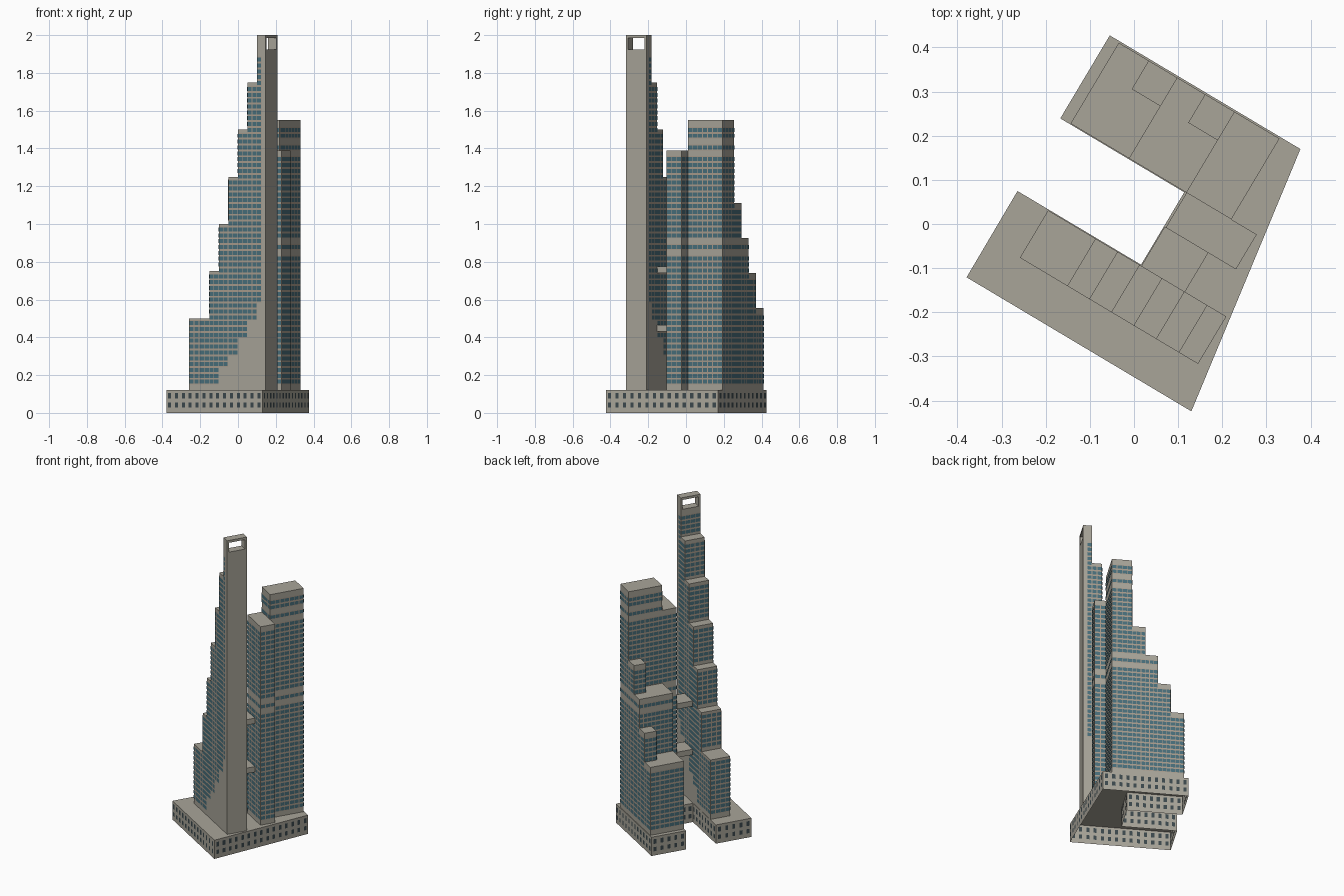
import bpy, bmesh, math

if "Cube" in bpy.data.objects:
    bpy.data.objects.remove(bpy.data.objects["Cube"])

TURN = math.radians(-30.8)      # whole site is turned on plan
FLOOR, BASE, POD = 0.031, 0.15, 0.12


def material(name, rgb):
    m = bpy.data.materials.new(name)
    lin = [c / 12.92 if c < 0.04 else ((c + 0.055) / 1.055) ** 2.4 for c in rgb]
    m.diffuse_color = (*lin, 1)
    m.use_nodes = True
    m.node_tree.nodes["Principled BSDF"].inputs["Base Color"].default_value = m.diffuse_color
    return m


CONCRETE = material("concrete", (0.66, 0.645, 0.60))
SLAB = material("floor_slab", (0.66, 0.61, 0.55))
GLASS = material("teal_glass", (0.28, 0.43, 0.48))
DARK = material("dark_glass", (0.23, 0.28, 0.30))


def finish(bm, name, mats):
    me = bpy.data.meshes.new(name)
    bm.to_mesh(me)
    bm.free()
    for m in mats:
        me.materials.append(m)
    ob = bpy.data.objects.new(name, me)
    ob.rotation_euler.z = TURN
    bpy.context.collection.objects.link(ob)
    return ob


def box(name, p0, p1, q0, q1, z0, z1):
    bm = bmesh.new()
    bmesh.ops.create_cube(bm, size=1)
    for v in bm.verts:
        v.co.x = p1 if v.co.x > 0 else p0
        v.co.y = q1 if v.co.y > 0 else q0
        v.co.z = z1 if v.co.z > 0 else z0
    return finish(bm, name, [CONCRETE])


def plate(bm, a, b, s0, s1, z0, z1, off, mat):
    """Upright quad on the wall a-b between distances s0 and s1; outside is on the right."""
    L = math.dist(a, b)
    d = ((b[0] - a[0]) / L, (b[1] - a[1]) / L)
    n = (d[1] * off, -d[0] * off)
    pts = [(s0, z0), (s1, z0), (s1, z1), (s0, z1)]
    if off < 0:
        pts.reverse()
    f = bm.faces.new([bm.verts.new((a[0] + d[0] * s + n[0], a[1] + d[1] * s + n[1], z))
                      for s, z in pts])
    f.material_index = mat


def facade(bm, a, b, z0, z1, skip=()):
    """Rows of windows on the building floor grid, with a slab strip behind every row."""
    L = math.dist(a, b)
    n = max(1, round(L / 0.029))
    w = L / n
    for k in range(60):
        zb = BASE + k * FLOOR
        if zb < z0 - 0.006 or zb + FLOOR > z1 - 0.008 or k in skip:
            continue
        plate(bm, a, b, 0.001, L - 0.001, zb, zb + FLOOR, 0.001, 0)
        for i in range(n):
            plate(bm, a, b, (i + 0.07) * w, (i + 0.93) * w,
                  zb + 0.15 * FLOOR, zb + 0.83 * FLOOR, 0.0025, 1)


# Podium: U-shaped plan, open underneath
plan = [(-.266, .339), (-.266, .12), (.061, .12), (.061, -.071),
        (-.265, -.071), (-.264, -.298), (.329, -.298), (.237, .339)]
bm = bmesh.new()
low = [bm.verts.new((p, q, 0)) for p, q in plan]
top = [bm.verts.new((p, q, POD)) for p, q in plan]
bm.faces.new(top)
for i in range(len(plan)):
    j = (i + 1) % len(plan)
    bm.faces.new((low[i], low[j], top[j], top[i]))
finish(bm, "podium", [CONCRETE])

# Podium windows: two rows on every wall, seen from both sides
bm = bmesh.new()
for i, a in enumerate(plan):
    b = plan[(i + 1) % len(plan)]
    L = math.dist(a, b)
    n = round(L / 0.042)
    for c in range(n):
        mid = (c + 0.5) * L / n
        for z0, z1 in ((0.028, 0.055), (0.075, 0.105)):
            for off in (0.002, -0.002):
                plate(bm, a, b, mid - 0.009, mid + 0.009, z0, z1, off, 0)
finish(bm, "podium_windows", [DARK])

# Stepped tower: each block rises a quarter unit above the last
Q0, Q1 = -0.198, -0.073
edges = [-.183, -.058, 0, .058, .117, .176, .236, .287]
sills = [.15, .15, .24, .305, .395, .485, .575]
bm = bmesh.new()
for i in range(7):
    p0, p1 = edges[i], edges[i + 1]
    z1 = 0.5 + 0.25 * i
    last = i == 6
    box(f"stepped_block_{i + 1}", p0, p1, Q0, Q1, POD, 1.925 if last else z1)
    zt = 1.9 if last else z1
    pe = p0 + 0.028 if last else p1
    facade(bm, (p0, Q0), (pe, Q0), sills[i], zt)
    facade(bm, (pe, Q1), (p0, Q1), sills[i], zt)
    facade(bm, (p0, Q1), (p0, Q0), BASE if i == 0 else z1 - 0.25, zt)
finish(bm, "stepped_tower_windows", [SLAB, GLASS])

# Crown frame with an opening on top of the tallest block
box("crown_post_front", edges[6], edges[7], Q0, Q0 + 0.011, 1.925, 2)
box("crown_post_back", edges[6], edges[7], Q1 - 0.011, Q1, 1.925, 2)
box("crown_beam", edges[6], edges[7], Q0 + 0.011, Q1 - 0.011, 1.985, 2)

# Link bridges between the two towers
for i, z in enumerate((0.43, 0.74)):
    box(f"link_bridge_{i + 1}", .063, .178, Q1, .03, z, z + 0.035)

# Broad tower: blocks as p0, p1, q0, q1, height
N0, N1 = 0.122, 0.335
blocks = {
    "main_block": (.065, .184, N0, N1, 1.55),
    "front_block": (.066, .251, .03, N0, 1.39),
    "middle_block": (-.086, .065, N0, N1, .925),
    "middle_turret": (-.012, .065, .26, N1, 1.11),
    "end_block": (-.24, -.086, N0, N1, .555),
    "end_turret": (-.161, -.086, .26, N1, .74),
}
for name, (p0, p1, q0, q1, z) in blocks.items():
    base = POD if "turret" not in name else z - 0.185
    box(name, p0, p1, q0, q1, base, z)

# Broad tower windows: start, end, bottom, top of every exposed wall
bands = (22, 24, 39, 41)
walls = [
    ((.184, N0), (.184, N1), BASE, 1.55),
    ((.184, N1), (.065, N1), BASE, 1.55),
    ((.065, N1), (.065, .26), 1.11, 1.55),
    ((.065, .26), (.065, N0), .925, 1.55),
    ((.065, N0), (.184, N0), 1.39, 1.55),
    ((.066, .03), (.251, .03), BASE, 1.39),
    ((.251, .03), (.251, N0), BASE, 1.39),
    ((.251, N0), (.184, N0), BASE, 1.39),
    ((.066, N0), (.066, .03), BASE, 1.39),
    ((-.086, N0), (.065, N0), BASE, .925),
    ((.065, N1), (-.012, N1), BASE, 1.11),
    ((-.012, N1), (-.086, N1), BASE, .925),
    ((-.086, N1), (-.086, .26), .74, .925),
    ((-.086, .26), (-.086, N0), .555, .925),
    ((-.012, N1), (-.012, .26), .925, 1.11),
    ((-.012, .26), (.065, .26), .925, 1.11),
    ((-.24, N0), (-.086, N0), BASE, .555),
    ((-.24, N1), (-.24, N0), BASE, .555),
    ((-.086, N1), (-.161, N1), BASE, .74),
    ((-.161, N1), (-.24, N1), BASE, .555),
    ((-.161, N1), (-.161, .26), .555, .74),
    ((-.161, .26), (-.086, .26), .555, .74),
]
bm = bmesh.new()
for a, b, z0, z1 in walls:
    facade(bm, a, b, z0, z1, bands)
finish(bm, "broad_tower_windows", [SLAB, GLASS])
